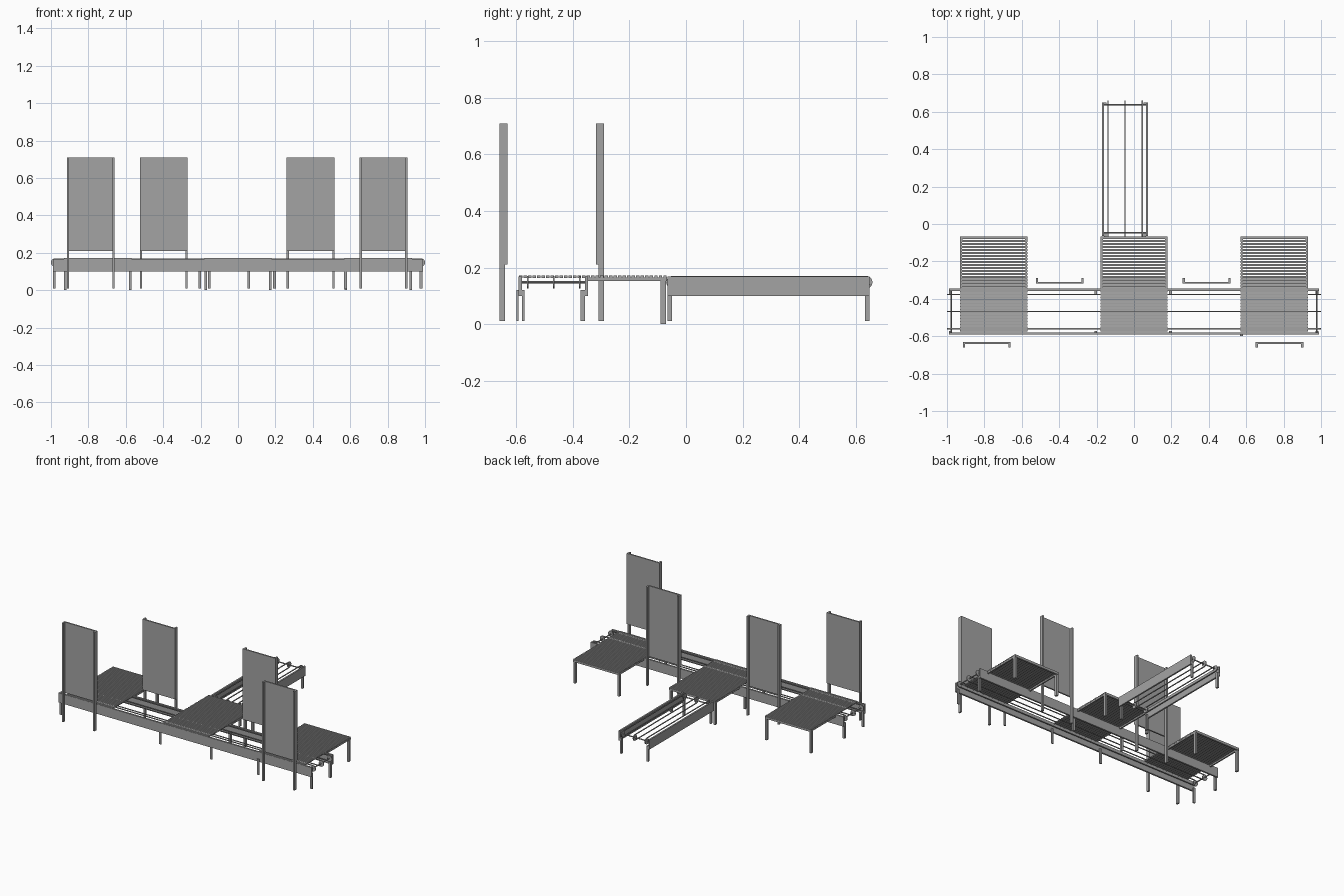
import bpy, bmesh, math
from mathutils import Matrix, Vector

cube = bpy.data.objects.get("Cube")
if cube:
    bpy.data.objects.remove(cube, do_unlink=True)

GREY = bpy.data.materials.new("steel_grey")
GREY.use_nodes = True
COLOUR = (0.37, 0.37, 0.37, 1)
GREY.diffuse_color = COLOUR
GREY.node_tree.nodes["Principled BSDF"].inputs["Base Color"].default_value = COLOUR


def finish(bm, name):
    bmesh.ops.recalc_face_normals(bm, faces=bm.faces)
    mesh = bpy.data.meshes.new(name)
    bm.to_mesh(mesh)
    bm.free()
    mesh.materials.append(GREY)
    obj = bpy.data.objects.new(name, mesh)
    bpy.context.collection.objects.link(obj)
    return obj


def add_box(bm, x, y, z):
    """Box from (min, max) pairs."""
    size = [b - a for a, b in (x, y, z)]
    mid = [(a + b) / 2 for a, b in (x, y, z)]
    bmesh.ops.create_cube(bm, size=1, matrix=Matrix.Translation(mid) @ Matrix.Diagonal((*size, 1)))


def box(name, x, y, z):
    bm = bmesh.new()
    add_box(bm, x, y, z)
    return finish(bm, name)


def around(c, w):
    return (c - w / 2, c + w / 2)


def shaft(name, at, length, radius, axis):
    """Cylinder along x or y."""
    bm = bmesh.new()
    turn = Matrix.Rotation(math.pi / 2, 4, 'Y' if axis == 'x' else 'X')
    bmesh.ops.create_cone(bm, cap_ends=True, segments=16, radius1=radius, radius2=radius,
                          depth=length, matrix=Matrix.Translation(at) @ turn)
    return finish(bm, name)


def chain(name, start, end, across, axis):
    """Thin closed loop running round two end wheels."""
    z, r, thick, width, steps = 0.148, 0.022, 0.005, 0.006, 10
    bm = bmesh.new()
    rings = []
    for centre, first in ((end - r, -math.pi / 2), (start + r, math.pi / 2)):
        for i in range(steps + 1):
            a = first + math.pi * i / steps
            ring = []
            for rad, side in ((r, -1), (r, 1), (r - thick, 1), (r - thick, -1)):
                u, v = centre + rad * math.cos(a), across + side * width / 2
                h = z + rad * math.sin(a)
                ring.append(bm.verts.new((u, v, h) if axis == 'x' else (v, u, h)))
            rings.append(ring)
    for i, ring in enumerate(rings):
        nxt = rings[(i + 1) % len(rings)]
        for k in range(4):
            m = (k + 1) % 4
            bm.faces.new((ring[k], ring[m], nxt[m], nxt[k]))
    finish(bm, name)
    for c in (start + r, end - r):
        at = (c, across, z) if axis == 'x' else (across, c, z)
        shaft(name + "_wheel", at, width, r - thick, 'y' if axis == 'x' else 'x')


# Main conveyor
RAIL_Z, LEG_Z = (0.10, 0.168), (0.01, 0.12)
for side, rail_y, leg_y in (("front", (-0.592, -0.58), (-0.58, -0.572)),
                            ("back", (-0.358, -0.346), (-0.374, -0.358))):
    box(f"main_{side}_rail", (-0.99, 0.99), rail_y, RAIL_Z)
    for x in (-0.982, -0.205, 0.195, 0.978):
        box(f"main_{side}_leg", around(x, 0.015), leg_y, LEG_Z)
box("main_outer_leg", around(0.575, 0.015), (-0.6, -0.592), LEG_Z)
for y in (-0.56, -0.468, -0.376):
    chain("main_chain", -1, 1, y, 'x')
for x in (-0.978, 0.978):
    shaft("main_shaft", (x, -0.469, 0.148), 0.23, 0.004, 'y')

# Branch conveyor
for side, rail_x, leg_x in (("right", (-0.171, -0.16), (-0.16, -0.147)),
                            ("left", (0.063, 0.074), (0.05, 0.063))):
    box(f"branch_{side}_rail", rail_x, (-0.065, 0.65), RAIL_Z)
    for y in (-0.058, 0.642):
        box(f"branch_{side}_leg", leg_x, around(y, 0.016), LEG_Z)
for x in (-0.14, -0.048, 0.044):
    chain("branch_chain", -0.07, 0.66, x, 'y')
for y in (-0.048, 0.638):
    shaft("branch_shaft", (-0.048, y, 0.148), 0.23, 0.004, 'x')

# Slatted tables across the main conveyor
SLATS, BACK, FRONT = 33, -0.075, -0.585
for cx in (-0.75, 0, 0.75):
    bm = bmesh.new()
    for i in range(SLATS):
        y = BACK + (FRONT - BACK) * i / (SLATS - 1)
        add_box(bm, around(cx, 0.36), around(y, 0.011), (0.162, 0.171))
    finish(bm, "table_slats")
    box("table_back_bar", around(cx, 0.36), (-0.08, -0.067), (0.152, 0.166))
    for s in (-1, 1):
        box("table_side_bar", around(cx + s * 0.174, 0.01), (-0.346, -0.067), (0.152, 0.164))
        box("table_leg", around(cx + s * 0.173, 0.014), (-0.09, -0.07), (0, 0.164))

# Standing panels, posts on the side away from the conveyor
for cx, y, out in ((-0.787, -0.636, -1), (0.778, -0.636, -1),
                   (-0.397, -0.314, 1), (0.388, -0.314, 1)):
    box("panel_board", around(cx, 0.256), around(y, 0.01), (0.21, 0.71))
    post_y = tuple(sorted((y + out * 0.005, y + out * 0.024)))
    for s in (-1, 1):
        box("panel_post", around(cx + s * 0.122, 0.012), post_y, (0.01, 0.71))
